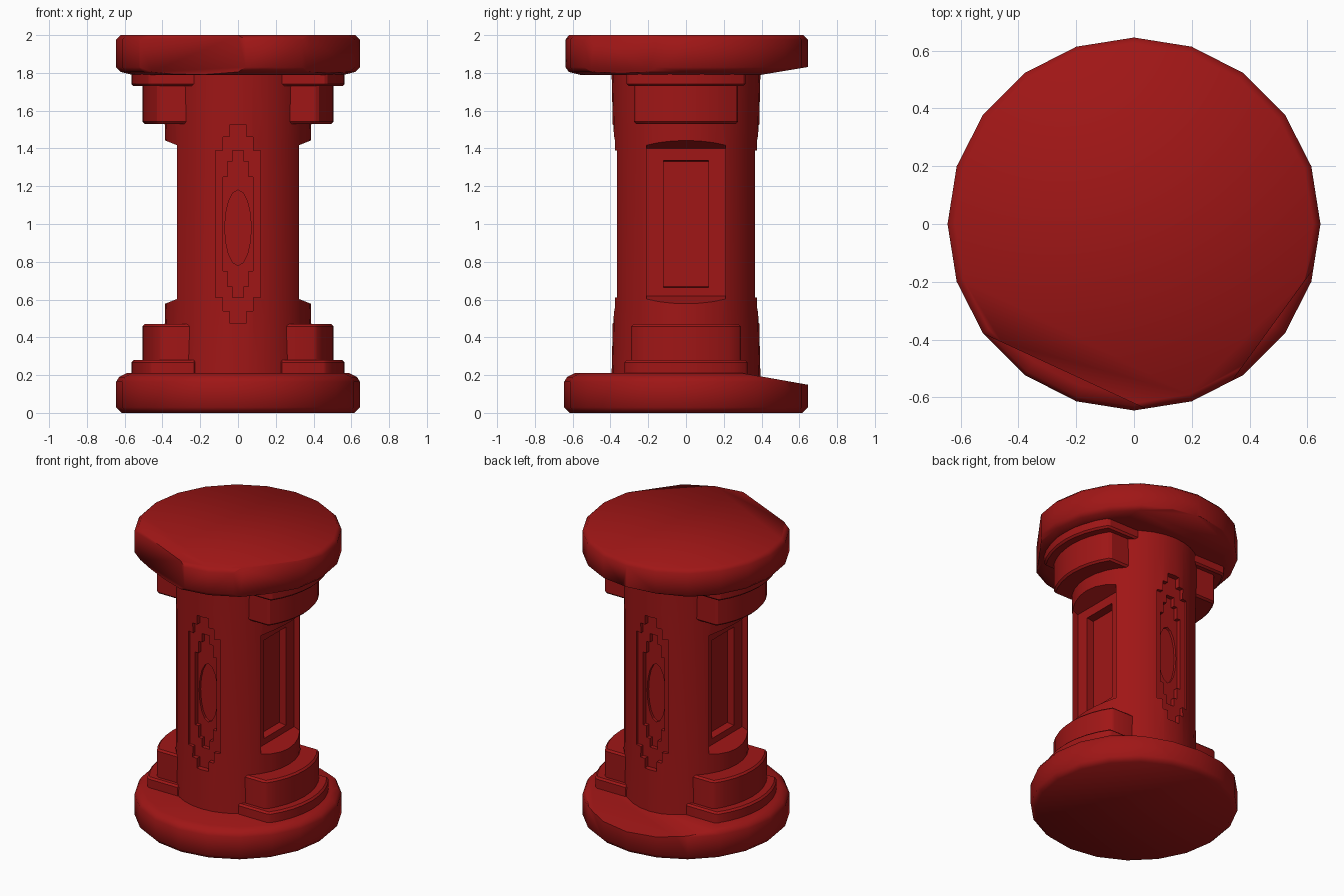
import bpy, bmesh, math
from mathutils import Vector

if "Cube" in bpy.data.objects:
    bpy.data.objects.remove(bpy.data.objects["Cube"])

mat = bpy.data.materials.new("dark_red")
mat.diffuse_color = (0.35, 0.008, 0.008, 1)
mat.use_nodes = True
mat.node_tree.nodes["Principled BSDF"].inputs["Base Color"].default_value = mat.diffuse_color


def make(name, bm):
    bmesh.ops.recalc_face_normals(bm, faces=bm.faces[:])
    me = bpy.data.meshes.new(name)
    bm.to_mesh(me)
    bm.free()
    ob = bpy.data.objects.new(name, me)
    bpy.context.collection.objects.link(ob)
    me.materials.append(mat)
    return ob


def smooth(ob, angle=35):
    bpy.ops.object.select_all(action='DESELECT')
    ob.select_set(True)
    bpy.context.view_layer.objects.active = ob
    bpy.ops.object.shade_smooth_by_angle(angle=math.radians(angle))


def lathe(name, rings, sides, chips=()):
    """Stack of (radius, z) rings; each chip is a (point, normal) cut."""
    bm = bmesh.new()
    loops = [[bm.verts.new((r * math.cos(i * math.tau / sides),
                            r * math.sin(i * math.tau / sides), z))
              for i in range(sides)] for r, z in rings]
    for a, b in zip(loops, loops[1:]):
        for i in range(sides):
            j = (i + 1) % sides
            bm.faces.new((a[i], a[j], b[j], b[i]))
    bm.faces.new(loops[0][::-1])
    bm.faces.new(loops[-1])
    for point, normal in chips:
        bmesh.ops.bisect_plane(bm, geom=bm.verts[:] + bm.edges[:] + bm.faces[:],
                               plane_co=point, plane_no=normal, clear_outer=True)
        bmesh.ops.holes_fill(bm, edges=[e for e in bm.edges if e.is_boundary])
    return make(name, bm)


def prism(name, points, offset):
    bm = bmesh.new()
    face = bm.faces.new([bm.verts.new(p) for p in points])
    new = bmesh.ops.extrude_face_region(bm, geom=[face])["geom"]
    for v in new:
        if isinstance(v, bmesh.types.BMVert):
            v.co += Vector(offset)
    return make(name, bm)


def cut(ob, cutter):
    mod = ob.modifiers.new("cut", 'BOOLEAN')
    mod.operation, mod.solver, mod.object = 'DIFFERENCE', 'EXACT', cutter
    bpy.context.view_layer.objects.active = ob
    bpy.ops.object.modifier_apply(modifier=mod.name)
    bpy.data.objects.remove(cutter)


# Worn round base and top slabs
base = lathe("base_slab", [(0.615, 0), (0.645, 0.03), (0.645, 0.165), (0.63, 0.19), (0.59, 0.21)], 20,
             [((0, 0.3, 0.21), (0, 0.06, 0.34))])
top = lathe("top_slab", [(0.56, 1.79), (0.62, 1.805), (0.645, 1.83), (0.645, 1.975), (0.62, 2.0)], 20,
            [((-0.52, -0.38, 1.9), (-0.24, -0.52, 0)),
             ((0.53, -0.28, 1.9), (0.22, -0.16, 0)),
             ((0, 0.4, 1.79), (0, 0.04, -0.24))])
smooth(base, 50)
smooth(top, 50)

# Round column
column = lathe("column", [(0.395, 0.15), (0.385, 0.6), (0.385, 1.4), (0.395, 1.85)], 32)


def stepped_outline(steps, y):
    """Symmetric staircase oval from (half width, half height) steps."""
    quarter = []
    for i, (w, h) in enumerate(steps):
        quarter.append((w, h))
        if i + 1 < len(steps):
            quarter.append((w, steps[i + 1][1]))
    right = quarter + [(w, -h) for w, h in quarter[::-1]]
    full = right + [(-w, h) for w, h in right[::-1]]
    return [(w, y, 1.0 + h) for w, h in full]


# Stepped oval recesses on front and back
outer = [(0.045, 0.525), (0.08, 0.46), (0.12, 0.39)]
inner = [(0.03, 0.39), (0.055, 0.33), (0.08, 0.25)]
for s in (-1, 1):
    cut(column, prism("cutter", stepped_outline(outer, s * 0.35), (0, s * 0.3, 0)))
    cut(column, prism("cutter", stepped_outline(inner, s * 0.322), (0, s * 0.3, 0)))
    lens = [(0.07 * math.cos(a), s * 0.305, 0.98 + 0.2 * math.sin(a))
            for a in (i * math.tau / 16 for i in range(16))]
    cut(column, prism("cutter", lens, (0, s * 0.3, 0)))

# Two-level side panels with sloping ends
for s in (-1, 1):
    for depth, half, z0, z1, flare in ((0.28, 0.21, 0.62, 1.40, 0.06), (0.23, 0.12, 0.67, 1.33, 0.03)):
        pts = [(s * depth, -half, z0), (s * depth, -half, z1),
               (s * 0.43, -half, z1 + flare), (s * 0.43, -half, z0 - flare)]
        cut(column, prism("cutter", pts, (0, 2 * half, 0)))
smooth(column, 30)


def bracket(name, side, radius, half, z0, z1):
    """Curved block standing out from one side of the column."""
    a = math.asin(half / radius)
    pts = [(side * radius * math.cos(t), radius * math.sin(t), z0)
           for t in (-a + 2 * a * i / 8 for i in range(9))]
    pts += [(side * 0.22, half, z0), (side * 0.22, -half, z0)]
    ob = prism(name, pts, (0, 0, z1 - z0))
    mod = ob.modifiers.new("edge", 'BEVEL')
    mod.width, mod.segments, mod.limit_method = 0.012, 1, 'ANGLE'
    bpy.context.view_layer.objects.active = ob
    bpy.ops.object.modifier_apply(modifier=mod.name)
    smooth(ob, 30)


# Stepped brackets under the top and above the base, on both sides
for s, label in ((-1, "left"), (1, "right")):
    bracket(label + "_lower_step", s, 0.565, 0.325, 0.15, 0.28)
    bracket(label + "_lower_block", s, 0.505, 0.29, 0.2, 0.47)
    bracket(label + "_upper_step", s, 0.565, 0.315, 1.73, 1.85)
    bracket(label + "_upper_block", s, 0.505, 0.275, 1.53, 1.8)
